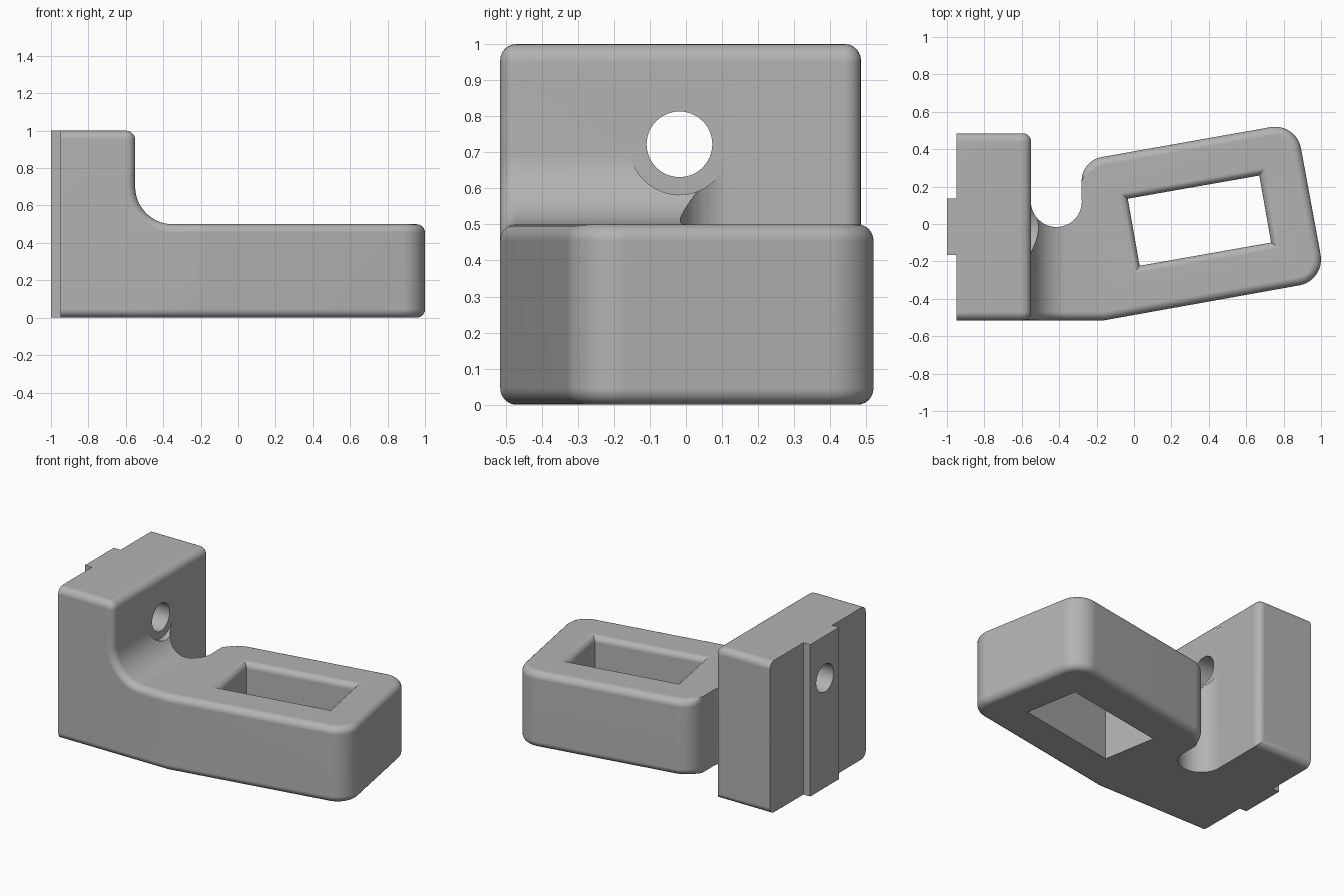
import bpy
import bmesh
from math import sin, cos, pi, radians
from mathutils import Vector

if "Cube" in bpy.data.objects:
    bpy.data.objects.remove(bpy.data.objects["Cube"], do_unlink=True)

R = 0.045          # edge rounding radius
STEPS = 6

grey = bpy.data.materials.new("light grey")
grey.use_nodes = True
grey.diffuse_color = (0.45, 0.45, 0.45, 1)
grey.node_tree.nodes["Principled BSDF"].inputs["Base Color"].default_value = (0.45, 0.45, 0.45, 1)


def arc(cx, cy, r, start, end, n=12):
    angles = [radians(start + (end - start) * i / n) for i in range(n + 1)]
    return [(cx + r * cos(a), cy + r * sin(a)) for a in angles]


def inset(points, weights, d):
    """Move a counter-clockwise outline inwards by d."""
    pts = [Vector(p) for p in points]
    result = []
    for i, p in enumerate(pts):
        e1 = (p - pts[i - 1]).normalized()
        e2 = (pts[(i + 1) % len(pts)] - p).normalized()
        n1, n2 = Vector((-e1.y, e1.x)), Vector((-e2.y, e2.x))
        result.append(p + (n1 + n2) / (1 + n1.dot(n2)) * d * weights[i])
    return result


def rounded(lo, hi, round_lo=True, round_hi=True):
    """Layers (inset, position) of a prism with rounded end edges."""
    quarter = [(R * (1 - sin(a)), R * (1 - cos(a)))
               for a in [k / STEPS * pi / 2 for k in range(STEPS + 1)]]
    first = [(d, lo + t) for d, t in quarter] if round_lo else [(0, lo)]
    last = [(d, hi - t) for d, t in reversed(quarter)] if round_hi else [(0, hi)]
    return first + last


def loft(name, points, layers, axis="z", weights=None):
    weights = weights or [1] * len(points)
    place = {"x": lambda p, t: (t, p.x, p.y),
             "y": lambda p, t: (p.x, t, p.y),
             "z": lambda p, t: (p.x, p.y, t)}[axis]
    bm = bmesh.new()
    rings = [[bm.verts.new(place(p, t)) for p in inset(points, weights, d)]
             for d, t in layers]
    n = len(points)
    for a, b in zip(rings, rings[1:]):
        for i in range(n):
            j = (i + 1) % n
            bm.faces.new((a[i], a[j], b[j], b[i]))
    bm.faces.new(rings[0])
    bm.faces.new(rings[-1])
    bmesh.ops.recalc_face_normals(bm, faces=bm.faces)
    mesh = bpy.data.meshes.new(name)
    bm.to_mesh(mesh)
    bm.free()
    mesh.materials.append(grey)
    obj = bpy.data.objects.new(name, mesh)
    bpy.context.collection.objects.link(obj)
    return obj


def box(name, x0, x1, y0, y1, z0, z1):
    return loft(name, [(x0, y0), (x1, y0), (x1, y1), (x0, y1)], [(0, z0), (0, z1)])


def combine(target, other, operation):
    mod = target.modifiers.new(operation, "BOOLEAN")
    mod.operation, mod.solver, mod.object = operation, "EXACT", other
    bpy.context.view_layer.objects.active = target
    bpy.ops.object.modifier_apply(modifier=mod.name)
    bpy.data.objects.remove(other, do_unlink=True)


FRONT, BACK, FACE = -0.515, 0.485, -0.55

# Upright mounting plate, rounded except at its back
plate = [(-1.2, 0), (FACE, 0)] + arc(FACE - 0.05, 0.95, 0.05, 0, 90, 6) + [(-1.2, 1)]
bracket = loft("bracket", plate, rounded(FRONT, BACK), "y")
combine(bracket, box("back_cut", -1.5, -0.95, -1, 1, -1, 2), "DIFFERENCE")

# Angled arm, its rounding fading out at the notch
outline = [(-0.75, FRONT), (-0.16, FRONT)]
outline += arc(0.86, -0.19, 0.14, -80, 10)
outline += arc(0.755, 0.38, 0.14, 10, 100)
fade_from = len(outline)
outline += arc(-0.15, 0.23, 0.13, 100, 180)
weights = [1] * fade_from + [min(1, (12 - i) / 6) for i in range(13)]
outline += [(-0.28, 0.12), (-0.75, 0.12)]
weights += [0, 0]
combine(bracket, loft("arm", outline, rounded(0, 0.5), "z", weights), "UNION")

# Concave web between plate and arm
web = [(-0.75, 0.2), (-0.22, 0.2), (-0.22, 0.5)]
web += arc(-0.35, 0.7, 0.2, 270, 180, 14) + [(FACE, 0.9), (-0.75, 0.9)]
combine(bracket, loft("web", web, rounded(FRONT, 0.12, True, False), "y"), "UNION")

# Round notch beside the plate
notch = arc(-0.415, 0.12, 0.136, 0, 352.5, 47)
combine(bracket, loft("notch", notch, [(0, -0.2), (0, 0.95)]), "DIFFERENCE")

# Locating key on the back
combine(bracket, box("key", -1, -0.9, -0.165, 0.135, 0, 1), "UNION")

# Screw hole and clearance for the screw head
for radius, x0, x1 in ((0.14, FACE, -0.1), (0.091, -1.2, -0.3)):
    circle = arc(-0.018, 0.722, radius, 0, 352.5, 47)
    combine(bracket, loft("bore", circle, [(0, x0), (0, x1)], "x"), "DIFFERENCE")

# Rectangular window with a rounded upper rim
c, s = cos(radians(10)), sin(radians(10))
corners = [(0.35 + u * c - v * s, 0.018 + u * s + v * c)
           for u, v in ((-0.357, -0.182), (0.357, -0.182), (0.357, 0.182), (-0.357, 0.182))]
rim = [(-0.04 * (1 - cos(a)), 0.46 + 0.04 * sin(a))
       for a in [k / STEPS * pi / 2 for k in range(STEPS + 1)]]
combine(bracket, loft("window", corners, [(0, -0.2)] + rim + [(-0.04, 0.7)]), "DIFFERENCE")

# Smooth the roundings, keep the flat faces flat
bpy.ops.object.select_all(action="DESELECT")
bracket.select_set(True)
bpy.context.view_layer.objects.active = bracket
bpy.ops.object.shade_smooth_by_angle(angle=radians(30))
normals = bracket.modifiers.new("flat_faces", "WEIGHTED_NORMAL")
normals.keep_sharp = True
